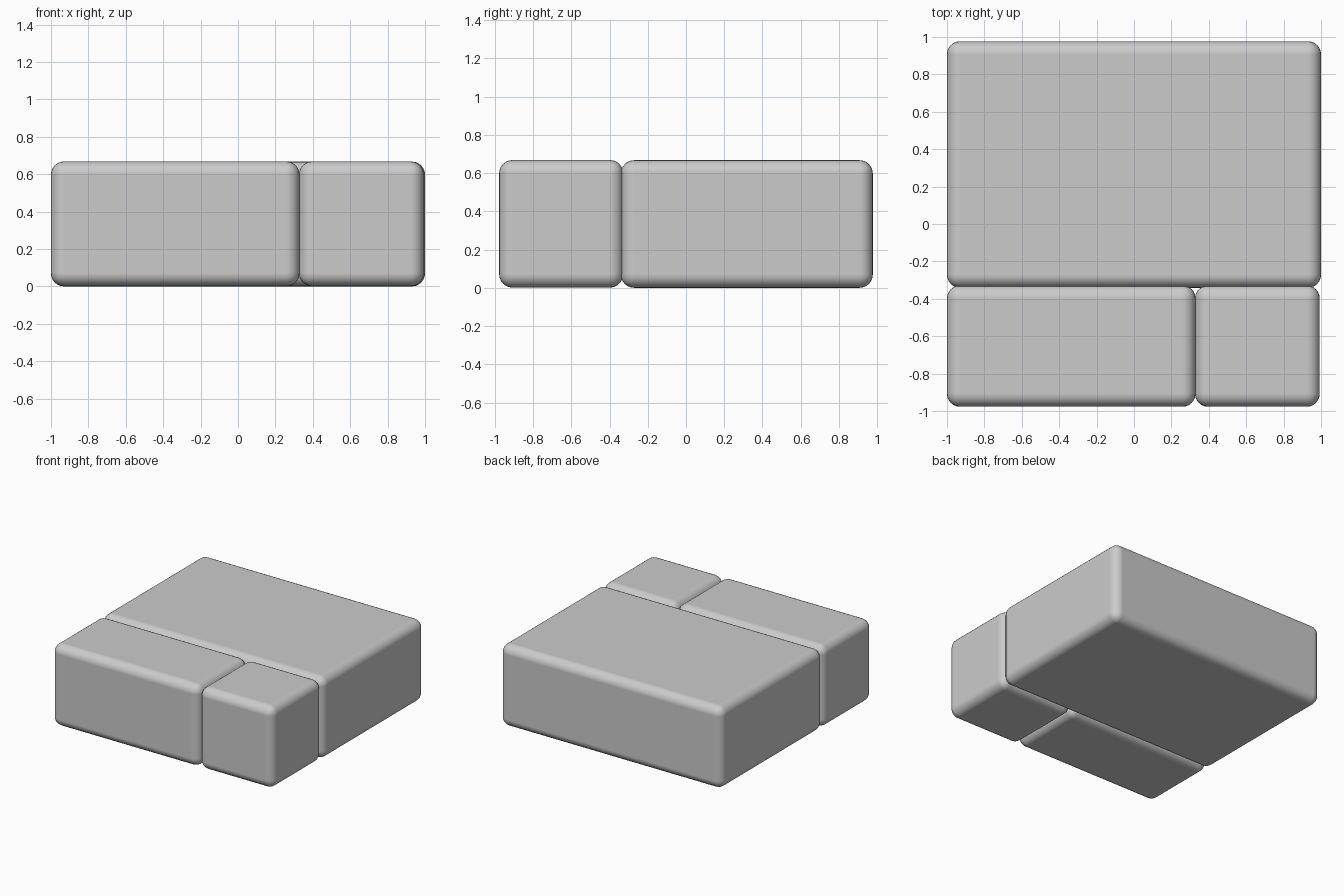
import bpy
from mathutils import Vector

if "Cube" in bpy.data.objects:
    bpy.data.objects.remove(bpy.data.objects["Cube"])


def rounded_block(name, lo, hi, radius=0.07):
    """Box between two corners with all edges rounded and smooth shading."""
    lo, hi = Vector(lo), Vector(hi)
    bpy.ops.mesh.primitive_cube_add(size=1, location=(lo + hi) / 2)
    block = bpy.context.object
    block.name = name
    block.scale = hi - lo
    bpy.ops.object.transform_apply(location=False, rotation=False, scale=True)
    bevel = block.modifiers.new("rounding", 'BEVEL')
    bevel.width = radius
    bevel.segments = 6
    bevel.limit_method = 'NONE'
    bevel.harden_normals = True
    bpy.ops.object.shade_smooth()
    return block


# Large square block at the back
rounded_block("back_block", (-1.0, -0.341, 0.0), (1.0, 0.977, 0.667))
# Long block at the front left
rounded_block("front_left_block", (-1.0, -0.977, 0.001), (0.329, -0.328, 0.668))
# Small cube at the front right
rounded_block("front_right_cube", (0.326, -0.977, 0.001), (0.993, -0.328, 0.668))
